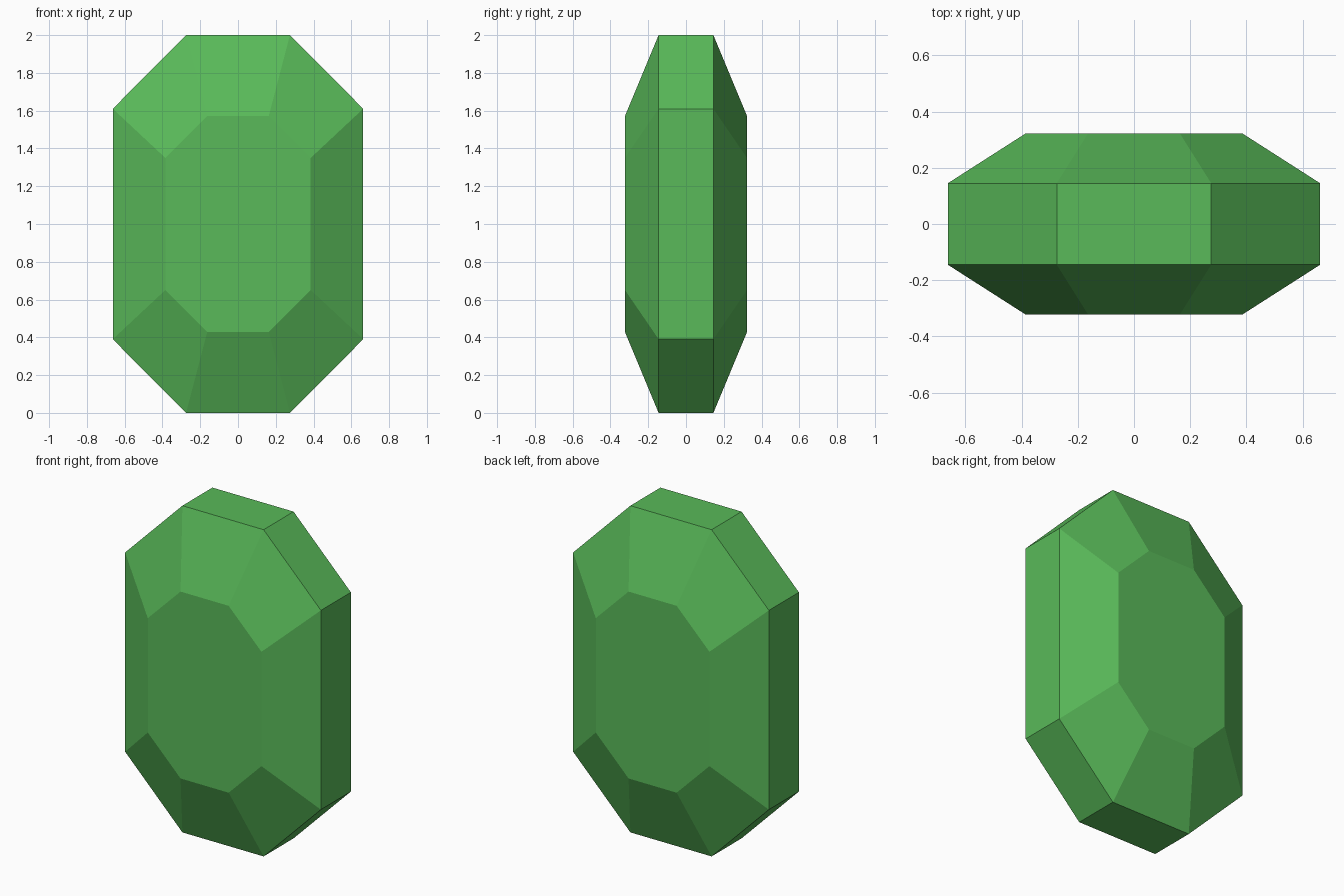
import bpy, bmesh

if "Cube" in bpy.data.objects:
    bpy.data.objects.remove(bpy.data.objects["Cube"])

# Colour
green = bpy.data.materials.new("emerald green")
green.diffuse_color = (0.1, 0.49, 0.1, 1)
green.use_nodes = True
green.node_tree.nodes["Principled BSDF"].inputs["Base Color"].default_value = green.diffuse_color


def octagon(bm, half_w, half_h, flat_w, flat_h, y):
    """Ring of eight vertices in the xz plane, centred on z = 1."""
    corner = [(flat_w, half_h), (half_w, flat_h)]
    quads = (corner + [(x, -z) for x, z in corner[::-1]]
             + [(-x, -z) for x, z in corner]
             + [(-x, z) for x, z in corner[::-1]])
    return [bm.verts.new((x, y, 1 + z)) for x, z in quads]


# Cut gem: small table, wide girdle, girdle, small table
table = (0.385, 0.572, 0.163, 0.35)
girdle = (0.663, 1.0, 0.275, 0.61)
bm = bmesh.new()
rings = [octagon(bm, *size, y) for size, y in
         ((table, -0.323), (girdle, -0.145), (girdle, 0.145), (table, 0.323))]
for a, b in zip(rings, rings[1:]):
    for i in range(8):
        j = (i + 1) % 8
        bm.faces.new((a[i], a[j], b[j], b[i]))
bm.faces.new(rings[0])
bm.faces.new(rings[-1])
bmesh.ops.recalc_face_normals(bm, faces=bm.faces)

mesh = bpy.data.meshes.new("gem")
bm.to_mesh(mesh)
bm.free()
mesh.materials.append(green)
gem = bpy.data.objects.new("gem", mesh)
bpy.context.collection.objects.link(gem)
